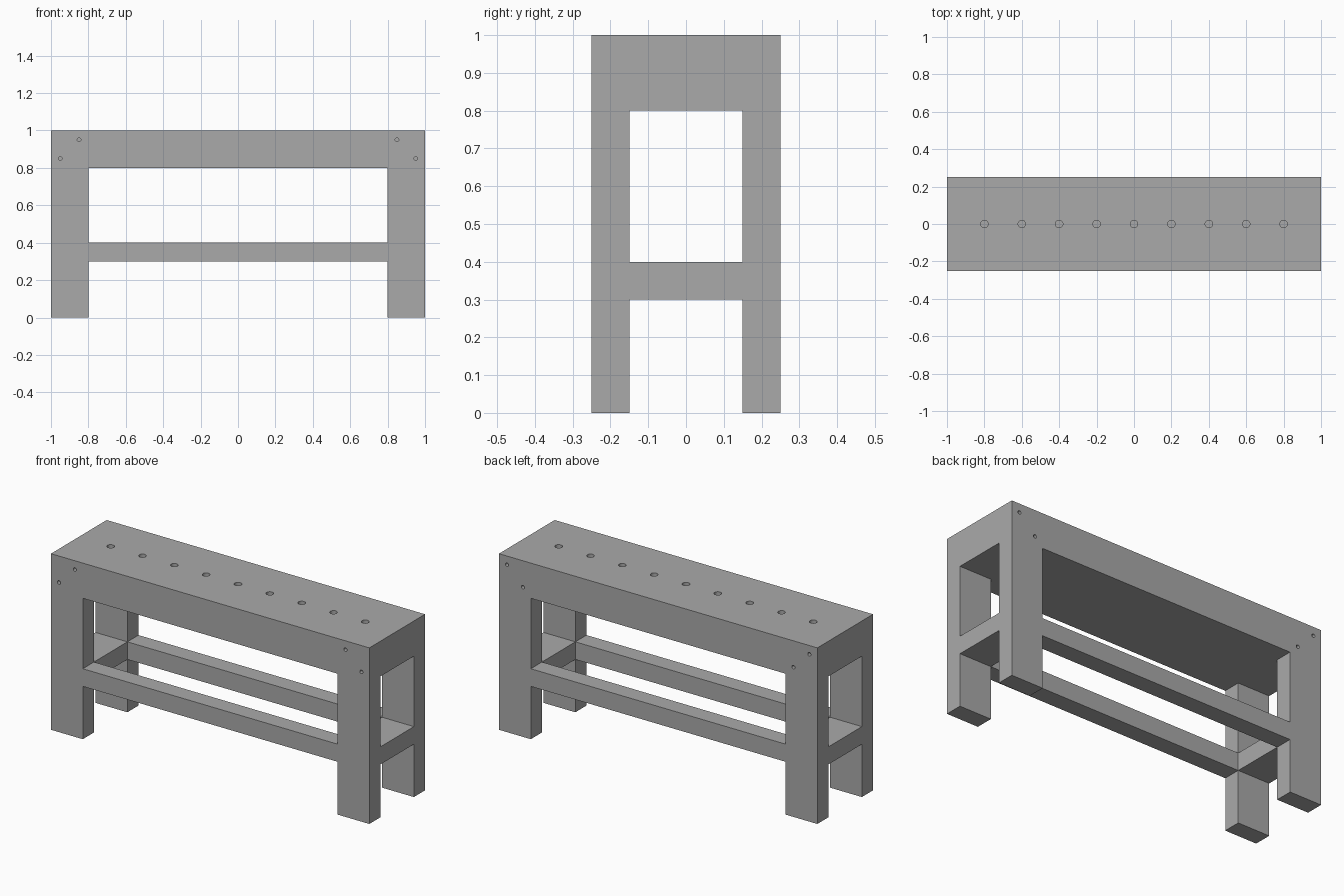
import bpy
import bmesh
from math import pi
from mathutils import Matrix, Vector

if "Cube" in bpy.data.objects:
    bpy.data.objects.remove(bpy.data.objects["Cube"], do_unlink=True)

# One plain grey for the whole bench
GREY = (0.40, 0.40, 0.40, 1.0)
grey = bpy.data.materials.new("plain_grey")
grey.use_nodes = True
grey.diffuse_color = GREY
grey.node_tree.nodes["Principled BSDF"].inputs["Base Color"].default_value = GREY


def add_object(name, bm):
    mesh = bpy.data.meshes.new(name)
    bm.to_mesh(mesh)
    bm.free()
    mesh.materials.append(grey)
    obj = bpy.data.objects.new(name, mesh)
    bpy.context.collection.objects.link(obj)
    return obj


def box(name, centre, size):
    bm = bmesh.new()
    bmesh.ops.create_cube(bm, size=1, matrix=Matrix.LocRotScale(Vector(centre), None, Vector(size)))
    return add_object(name, bm)


def drill(bm, centre, radius, depth, turn=0):
    # Closed cylinder centred on the surface, reaching `depth` inward
    bmesh.ops.create_cone(bm, cap_ends=True, segments=32, radius1=radius, radius2=radius,
                          depth=2 * depth,
                          matrix=Matrix.Translation(centre) @ Matrix.Rotation(turn, 4, "X"))


# Legs and stretchers
for side, sx in (("left", 1), ("right", -1)):
    for end, sy in (("front", -1), ("back", 1)):
        box(f"{end}_{side}_leg", (sx * 0.9, sy * 0.2, 0.4), (0.2, 0.1, 0.8))
    box(f"{side}_stretcher", (sx * 0.9, 0, 0.35), (0.2, 0.3, 0.1))
for end, sy in (("front", -1), ("back", 1)):
    box(f"{end}_stretcher", (0, sy * 0.2, 0.35), (1.6, 0.1, 0.1))

# Thick top slab
top = box("bench_top", (0, 0, 0.9), (2, 0.5, 0.2))

# Row of blind holes in the top, and pairs of small holes at the corner joints
holes = bmesh.new()
for i in range(-4, 5):
    drill(holes, (i * 0.2, 0, 1), 0.02, 0.1)
for sx in (-1, 1):
    for y, outer_z, inner_z in ((-0.25, 0.85, 0.95), (0.25, 0.95, 0.85)):
        drill(holes, (sx * 0.95, y, outer_z), 0.01, 0.05, pi / 2)
        drill(holes, (sx * 0.85, y, inner_z), 0.01, 0.05, pi / 2)
cutter = add_object("hole_cutter", holes)
cutter.hide_render = True

cut = top.modifiers.new("holes", "BOOLEAN")
cut.operation = "DIFFERENCE"
cut.solver = "EXACT"
cut.object = cutter
bpy.context.view_layer.objects.active = top
top.select_set(True)
bpy.ops.object.modifier_apply(modifier=cut.name)
bpy.data.objects.remove(cutter, do_unlink=True)
bpy.ops.object.shade_smooth_by_angle()
